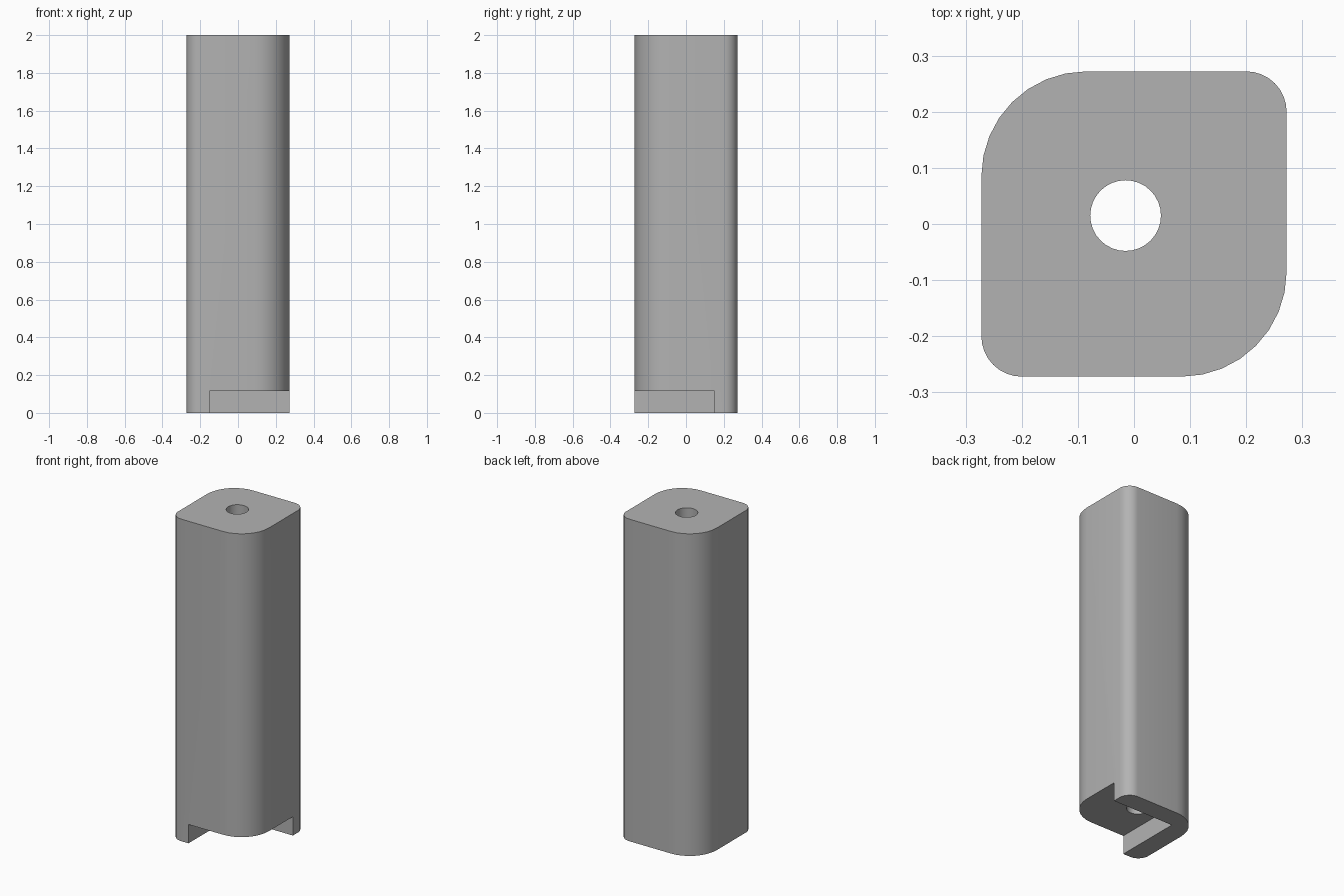
import bpy, bmesh
from math import cos, sin, pi

cube = bpy.data.objects.get("Cube")
if cube:
    bpy.data.objects.remove(cube, do_unlink=True)

HALF, HEIGHT = 0.272, 2.0
BIG_R, SMALL_R = 0.187, 0.072
NOTCH_EDGE, NOTCH_H = 0.15, 0.117
HOLE_R, HOLE_OFFSET = 0.063, 0.015

grey = bpy.data.materials.new("plain grey")
grey.use_nodes = True
colour = (0.45, 0.45, 0.45, 1)
grey.diffuse_color = colour
grey.node_tree.nodes["Principled BSDF"].inputs["Base Color"].default_value = colour


def prism(name, outline, bottom, top):
    """Extrude a counter-clockwise outline between two heights."""
    bm = bmesh.new()
    base = bm.faces.new([bm.verts.new((x, y, bottom)) for x, y in outline])
    up = bmesh.ops.extrude_face_region(bm, geom=[base], use_keep_orig=True)
    moved = [v for v in up["geom"] if isinstance(v, bmesh.types.BMVert)]
    bmesh.ops.translate(bm, verts=moved, vec=(0, 0, top - bottom))
    bmesh.ops.recalc_face_normals(bm, faces=bm.faces)
    mesh = bpy.data.meshes.new(name)
    bm.to_mesh(mesh)
    bm.free()
    mesh.materials.append(grey)
    obj = bpy.data.objects.new(name, mesh)
    bpy.context.collection.objects.link(obj)
    return obj


def arc(cx, cy, r, start, sweep, steps):
    return [(cx + r * cos(start + sweep * i / steps),
             cy + r * sin(start + sweep * i / steps)) for i in range(steps + 1)]


# Post: two opposite corners broadly rounded, the other two tightly rounded
outline = []
for k, (sx, sy) in enumerate([(1, 1), (-1, 1), (-1, -1), (1, -1)]):
    r = SMALL_R if sx == sy else BIG_R
    outline += arc(sx * (HALF - r), sy * (HALF - r), r, k * pi / 2, pi / 2, 8)
post = prism("post", outline, 0, HEIGHT)

# Cutters: corner notch in the foot and a bore along the whole length
a, b = NOTCH_EDGE, HALF + 0.1
notch = prism("notch_cutter", [(-a, -b), (b, -b), (b, a), (-a, a)], -0.1, NOTCH_H)
ring = arc(-HOLE_OFFSET, HOLE_OFFSET, HOLE_R, 0, 2 * pi, 32)[:-1]
bore = prism("bore_cutter", ring, -0.1, HEIGHT + 0.1)

bpy.ops.object.select_all(action="DESELECT")
bpy.context.view_layer.objects.active = post
post.select_set(True)
for cutter in (notch, bore):
    cutter.hide_render = True
    mod = post.modifiers.new(cutter.name, "BOOLEAN")
    mod.operation = "DIFFERENCE"
    mod.solver = "EXACT"
    mod.object = cutter
    bpy.ops.object.modifier_apply(modifier=mod.name)
    bpy.data.objects.remove(cutter, do_unlink=True)

# Smooth corners and bore, crisp rims
bpy.ops.object.shade_smooth_by_angle(angle=pi / 6)
